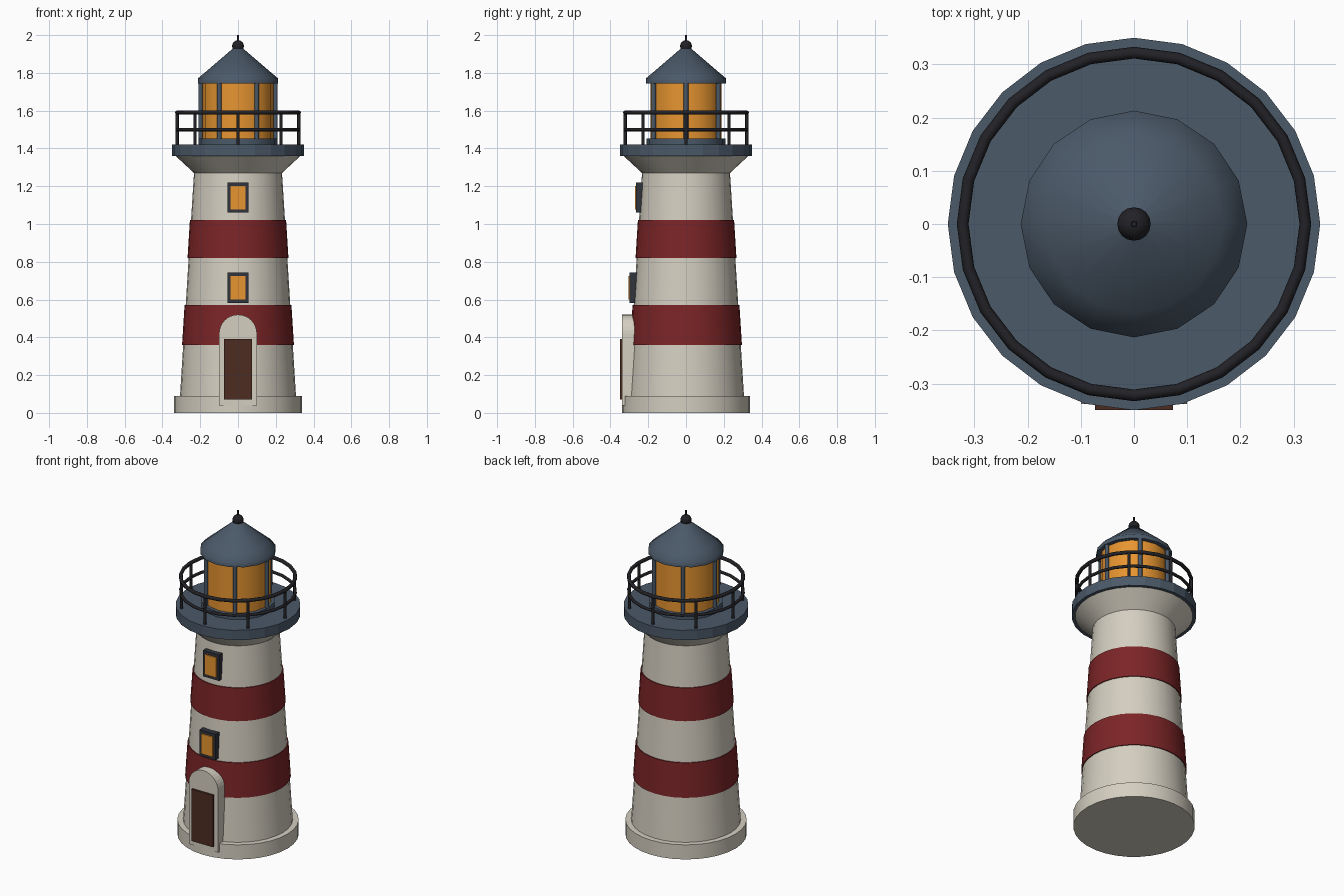
import bpy, bmesh
from math import sin, cos, pi, radians

cube = bpy.data.objects.get("Cube")
if cube:
    bpy.data.objects.remove(cube, do_unlink=True)


def material(name, rgb):
    m = bpy.data.materials.new(name)
    m.use_nodes = True
    m.diffuse_color = (*rgb, 1)
    m.node_tree.nodes["Principled BSDF"].inputs["Base Color"].default_value = (*rgb, 1)
    return m


cream = material("cream plaster", (0.66, 0.62, 0.53))
red = material("dark red", (0.2, 0.018, 0.02))
slate = material("slate blue", (0.07, 0.1, 0.14))
amber = material("amber glass", (0.8, 0.3, 0.03))
iron = material("black iron", (0.016, 0.016, 0.02))
frame = material("charcoal", (0.03, 0.033, 0.045))
wood = material("brown wood", (0.075, 0.025, 0.016))


def finish(bm, name, mat, angle=None):
    bmesh.ops.recalc_face_normals(bm, faces=bm.faces)
    mesh = bpy.data.meshes.new(name)
    bm.to_mesh(mesh)
    bm.free()
    mesh.materials.append(mat)
    obj = bpy.data.objects.new(name, mesh)
    bpy.context.collection.objects.link(obj)
    if angle:
        bpy.ops.object.select_all(action='DESELECT')
        obj.select_set(True)
        bpy.context.view_layer.objects.active = obj
        bpy.ops.object.shade_smooth_by_angle(angle=radians(angle))
    return obj


def lathe(name, mat, profile, sides=32, angle=30, x=0, y=0):
    """Turn (radius, height) points round a vertical axis and cap both ends."""
    bm = bmesh.new()
    rings = [[bm.verts.new((x + r * cos(2 * pi * i / sides), y + r * sin(2 * pi * i / sides), z))
              for i in range(sides)] for r, z in profile]
    for a, b in zip(rings, rings[1:]):
        for i in range(sides):
            j = (i + 1) % sides
            bm.faces.new((a[i], a[j], b[j], b[i]))
    bm.faces.new(rings[0])
    bm.faces.new(rings[-1])
    return finish(bm, name, mat, angle)


def prism(name, mat, outline, y0, y1):
    """Extrude an (x, z) outline along y."""
    bm = bmesh.new()
    face = bm.faces.new([bm.verts.new((x, y0, z)) for x, z in outline])
    out = bmesh.ops.extrude_face_region(bm, geom=[face])
    moved = [v for v in out["geom"] if isinstance(v, bmesh.types.BMVert)]
    bmesh.ops.translate(bm, verts=moved, vec=(0, y1 - y0, 0))
    return finish(bm, name, mat)


def panel(name, mat, half, z0, z1, y0, y1):
    prism(name, mat, [(-half, z0), (half, z0), (half, z1), (-half, z1)], y0, y1)


def wall(z):
    """Tower radius at a height."""
    return 0.307 - (z - 0.09) * 0.0627


# Tower: plinth, tapered body with flared neck, painted bands
lathe("plinth", cream, [(0.34, 0), (0.34, 0.09)])
lathe("tower_body", cream, [(wall(0.08), 0.08), (wall(1.27), 1.27), (0.33, 1.36)])
for name, z0, z1 in (("lower_band", 0.36, 0.57), ("upper_band", 0.82, 1.02)):
    lathe(name, red, [(wall(z0) + 0.006, z0), (wall(z1) + 0.006, z1)])

# Doorway with arched surround
arch = [(0.1 * cos(pi * i / 16), 0.42 + 0.1 * sin(pi * i / 16)) for i in range(17)]
prism("door_surround", cream, [(-0.1, 0.04), (0.1, 0.04)] + arch, -0.2, -0.338)
panel("door", wood, 0.073, 0.07, 0.39, -0.3, -0.35)

# Windows
for name, z, y in (("lower_window", 0.663, -0.298), ("upper_window", 1.14, -0.264)):
    panel(name + "_frame", frame, 0.055, z - 0.08, z + 0.08, y + 0.08, y)
    panel(name + "_pane", amber, 0.04, z - 0.062, z + 0.062, y + 0.02, y - 0.007)

# Gallery deck and railing
lathe("gallery_deck", slate, [(0.35, 1.36), (0.35, 1.42)], 24, 10)
for name, z, r in (("top_rail", 1.59, 0.011), ("middle_rail", 1.5, 0.009)):
    bpy.ops.mesh.primitive_torus_add(major_segments=24, minor_segments=8, major_radius=0.322,
                                     minor_radius=r, location=(0, 0, z))
    rail = bpy.context.object
    rail.name = name
    rail.data.materials.append(iron)
    bpy.ops.object.shade_smooth()
for i in range(8):
    a = i * pi / 4
    lathe(f"rail_post_{i + 1}", iron, [(0.009, 1.41), (0.009, 1.59)], 8, 50,
          0.322 * cos(a), 0.322 * sin(a))

# Lantern room
lathe("lantern_sill", slate, [(0.208, 1.42), (0.208, 1.452)], 16, 30)
lathe("lantern_glass", amber, [(0.188, 1.45), (0.188, 1.75)], 16, 30)
for i in range(6):
    a = i * pi / 3
    lathe(f"lantern_post_{i + 1}", slate, [(0.012, 1.45), (0.012, 1.75)], 8, 50,
          0.198 * cos(a), 0.198 * sin(a))

# Roof and finial
lathe("roof", slate, [(0.213, 1.745), (0.213, 1.77), (0.166, 1.81), (0.02, 1.935)], 16, 60)
ball = [(0.031 * sin(pi * i / 8) + 0.0005, 1.942 - 0.031 * cos(pi * i / 8)) for i in range(9)]
lathe("finial_ball", iron, ball, 16, 60)
lathe("finial_spike", iron, [(0.007, 1.95), (0.005, 2.0)], 8, 50)
